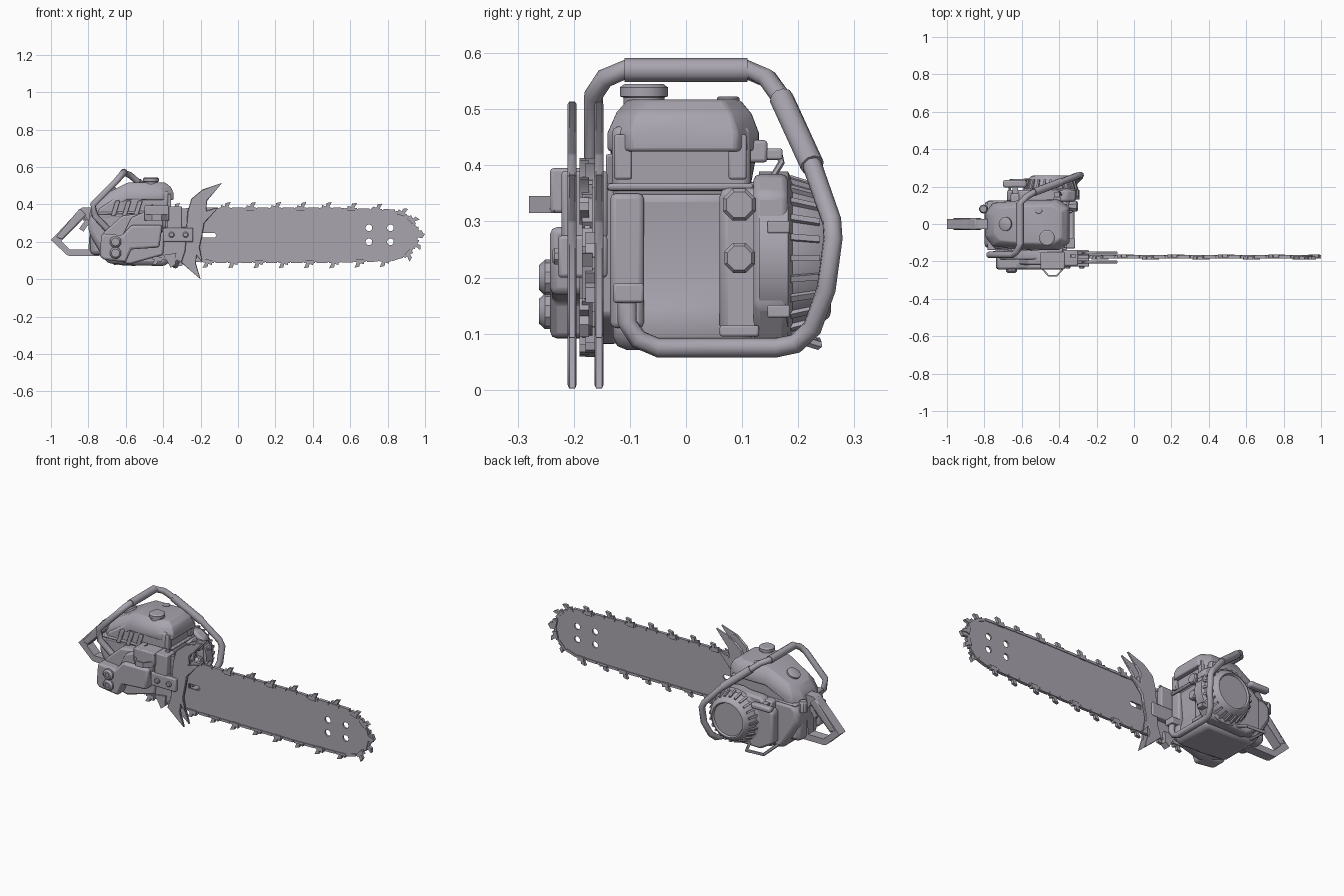
import bpy, bmesh, math
from mathutils import Vector, Matrix

if "Cube" in bpy.data.objects:
    bpy.data.objects.remove(bpy.data.objects["Cube"])

grey = bpy.data.materials.new("warm_grey")
grey.diffuse_color = (0.40, 0.375, 0.43, 1)
grey.use_nodes = True
grey.node_tree.nodes["Principled BSDF"].inputs["Base Color"].default_value = grey.diffuse_color


def finish(name, bm, bevel=0.0, smooth=35, segments=2):
    bmesh.ops.recalc_face_normals(bm, faces=bm.faces)
    me = bpy.data.meshes.new(name)
    bm.to_mesh(me)
    bm.free()
    me.materials.append(grey)
    ob = bpy.data.objects.new(name, me)
    bpy.context.collection.objects.link(ob)
    if bevel:
        m = ob.modifiers.new("bevel", "BEVEL")
        m.width, m.segments, m.limit_method = bevel, segments, "ANGLE"
        m.angle_limit = math.radians(25)
    bpy.ops.object.select_all(action="DESELECT")
    ob.select_set(True)
    bpy.context.view_layer.objects.active = ob
    bpy.ops.object.shade_smooth_by_angle(angle=math.radians(smooth))
    return ob


def add_prism(bm, pts, lo, hi, axis="y"):
    place = {"y": lambda p, d: (p[0], d, p[1]), "x": lambda p, d: (d, p[0], p[1]),
             "z": lambda p, d: (p[0], p[1], d)}[axis]
    a = [bm.verts.new(place(p, lo)) for p in pts]
    b = [bm.verts.new(place(p, hi)) for p in pts]
    bm.faces.new(a)
    bm.faces.new(b[::-1])
    for i in range(len(pts)):
        j = (i + 1) % len(pts)
        bm.faces.new((a[i], a[j], b[j], b[i]))


def prism(name, pts, lo, hi, axis="y", bevel=0.0, segments=2):
    bm = bmesh.new()
    add_prism(bm, pts, lo, hi, axis)
    return finish(name, bm, bevel, segments=segments)


def box(name, x0, x1, y0, y1, z0, z1, bevel=0.0):
    return prism(name, [(x0, z0), (x1, z0), (x1, z1), (x0, z1)], y0, y1, "y", bevel)


def ring(cx, cz, r, n=12):
    return [(cx + r * math.cos(math.tau * (i + .5) / n), cz + r * math.sin(math.tau * (i + .5) / n)) for i in range(n)]


def plate(name, loops, y0, y1):
    """Flat outline with holes, standing in the xz plane."""
    cu = bpy.data.curves.new(name, "CURVE")
    cu.dimensions, cu.fill_mode, cu.extrude = "2D", "BOTH", (y1 - y0) / 2
    for loop in loops:
        sp = cu.splines.new("POLY")
        sp.points.add(len(loop) - 1)
        for p, q in zip(sp.points, loop):
            p.co = (q[0], q[1], 0, 1)
        sp.use_cyclic_u = True
    tmp = bpy.data.objects.new(name + "_outline", cu)
    bpy.context.collection.objects.link(tmp)
    me = bpy.data.meshes.new_from_object(tmp.evaluated_get(bpy.context.evaluated_depsgraph_get()))
    bpy.data.objects.remove(tmp)
    bm = bmesh.new()
    bm.from_mesh(me)
    bmesh.ops.transform(bm, verts=bm.verts, matrix=Matrix.Translation((0, (y0 + y1) / 2, 0)) @ Matrix.Rotation(math.pi / 2, 4, "X"))
    bmesh.ops.remove_doubles(bm, verts=bm.verts, dist=1e-5)
    return finish(name, bm)


def tube(name, pts, r, n=8):
    pts = [Vector(p) for p in pts]
    bm, rings = bmesh.new(), []
    side = None
    for i, p in enumerate(pts):
        t = (pts[min(i + 1, len(pts) - 1)] - pts[max(i - 1, 0)]).normalized()
        side = t.orthogonal().normalized() if side is None else (side - t * side.dot(t)).normalized()
        up = t.cross(side)
        rings.append([bm.verts.new(p + r * (math.cos(math.tau * k / n) * side + math.sin(math.tau * k / n) * up)) for k in range(n)])
    for a, b in zip(rings, rings[1:]):
        for k in range(n):
            bm.faces.new((a[k], a[(k + 1) % n], b[(k + 1) % n], b[k]))
    bm.faces.new(rings[0])
    bm.faces.new(rings[-1])
    return finish(name, bm, smooth=50)


def lathe(name, centre, axis, prof, n=24, smooth=30):
    """Turned part: prof holds (radius, distance along axis)."""
    rot = Vector(axis).to_track_quat("Z", "Y").to_matrix().to_4x4()
    m = Matrix.Translation(centre) @ rot
    bm = bmesh.new()
    rows = [[bm.verts.new(m @ Vector((r * math.cos(math.tau * (k + .5) / n), r * math.sin(math.tau * (k + .5) / n), d)))
             for k in range(n)] for r, d in prof]
    for a, b in zip(rows, rows[1:]):
        for k in range(n):
            bm.faces.new((a[k], a[(k + 1) % n], b[(k + 1) % n], b[k]))
    bm.faces.new(rows[0])
    bm.faces.new(rows[-1])
    return finish(name, bm, smooth=smooth)


# Guide bar with nose holes and adjusting slot
nose = [(.82, .37), (.90, .345), (.945, .30), (.96, .237), (.945, .175), (.90, .125), (.82, .10)]
outline = [(-.55, .34), (-.45, .37), (-.15, .38), (.5, .38)] + nose + [(.5, .092), (-.15, .092), (-.45, .11), (-.55, .14)]
holes = [ring(x, z, .018) for x in (.70, .815) for z in (.20, .275)]
slot = [(-.19, .222), (-.125, .222), (-.115, .235), (-.125, .248), (-.19, .248)]
plate("guide_bar", [outline] + holes + [slot], -.181, -.171)

# Chain: side links and hooked cutters following the bar edge
path = [Vector(p) for p in outline]
tooth = [(-.022, -.012), (.02, -.012), (.018, .008), (.03, .033), (.004, .028), (.0, .010), (-.02, .016)]
link = [(-.032, -.010), (.032, -.010), (.030, .004), (-.030, .004)]
bm = bmesh.new()
carry, step, count = 0.08, .0675, 0
for a, b in zip(path, path[1:]):
    d, length = (b - a).normalized(), (b - a).length
    out = Vector((-d.y, d.x))
    s = carry
    while s < length:
        p = a + d * s
        put = lambda prof: [tuple(p + d * u + out * v) for u, v in prof]
        add_prism(bm, put(link), -.185, -.167)
        if count % 2 == 0 or p.x > .87:
            left = count % 4 < 2
            add_prism(bm, put(tooth), -.190 if left else -.179, -.173 if left else -.162)
        s += step
        count += 1
    carry = s - length
finish("saw_chain", bm)
prism("nose_tooth", [(.945, .225), (.985, .22), (1.0, .243), (.98, .245), (.95, .26)], -.185, -.167)

# Twin claw plates
claw = [(-.40, .20), (-.28, .20), (-.285, .15), (-.305, .09), (-.20, 0), (-.225, .085), (-.222, .13), (-.19, .09),
        (-.205, .17), (-.19, .24), (-.18, .30), (-.105, .385), (-.17, .365), (-.165, .42), (-.085, .515),
        (-.19, .48), (-.25, .43), (-.27, .36), (-.275, .28), (-.40, .28)]
for nm, y in (("outer", -.203), ("inner", -.155)):
    prism(nm + "_claw_plate", claw, y - .008, y + .008, bevel=.003, segments=1)
box("claw_mount", -.40, -.24, -.228, -.14, .20, .275, .006)
for i, x in enumerate((-.355, -.28)):
    lathe(f"claw_bolt_{i}", (x, -.226, .238), (0, -1, 0), [(.016, 0), (.016, .008), (.011, .012)], 8)
prism("chain_catcher", [(-.40, .13), (-.33, .14), (-.335, .08), (-.36, .06), (-.375, .09)], -.19, -.15)

# Engine block, narrowing to the rear, and cylinder housing
prism("crankcase", [(-.70, .085), (-.56, .075), (-.38, .07), (-.365, .12), (-.385, .20), (-.37, .36), (-.76, .36),
                    (-.80, .33), (-.80, .25), (-.74, .15)], -.13, .125, bevel=.03)
prism("crankcase_side", [(-.66, .10), (-.38, .085), (-.375, .36), (-.66, .36)], .10, .165, bevel=.012)
prism("cylinder_housing", [(-.77, .32), (-.375, .34), (-.37, .47), (-.62, .46), (-.74, .38)], -.132, .115, bevel=.012)
prism("housing_rim", [(-.785, .345), (-.36, .355), (-.358, .368), (-.78, .358)], -.14, .12, bevel=.005)

# Top cover: rounded lid that slopes down toward the rear
base = [(-.80, -.07), (-.76, -.12), (-.60, -.136), (-.41, -.14), (-.35, -.10),
        (-.35, .09), (-.41, .13), (-.60, .128), (-.76, .112), (-.80, .06)]
bm, rows = bmesh.new(), []
for sx, sy, h in ((1, 1, .425), (1, 1, .458), (.94, .90, .492), (.80, .74, .517)):
    ring_pts = [(-.575 + (x + .575) * sx + .006, y * sy) for x, y in base]
    rows.append([bm.verts.new((x, y, h + .55 * min(0, x + .60))) for x, y in ring_pts])
for a, b in zip(rows, rows[1:]):
    for k in range(10):
        bm.faces.new((a[k], a[(k + 1) % 10], b[(k + 1) % 10], b[k]))
for r in (rows[0], rows[-1]):
    bm.faces.new(r[2:8])
    bm.faces.new(r[7:] + r[:3])
finish("top_cover", bm, bevel=.006)

# Front panels and side fins
for i, y in enumerate((-.112, .092)):
    box(f"front_panel_frame_{i}", -.38, -.357, y - .016, y + .016, .375, .455, .004)
for i in range(3):
    x = -.68 + i * .06
    prism(f"cooling_fin_{i}", [(x, .34), (x + .025, .34), (x + .05, .42), (x + .025, .42)], -.143, -.12, bevel=.004)
box("front_left_panel", -.40, -.358, -.135, -.075, .11, .35, .01)
box("front_right_panel", -.40, -.345, .06, .165, .10, .36, .015)

# Filler cap, cover screw, front knobs and rear caps
for nm, c, ax, r, h in (("fuel_cap", (-.465, -.075, .505), (0, 0, 1), .043, .04),
                        ("cover_screw", (-.51, .075, .505), (0, 0, 1), .02, .018),
                        ("upper_knob", (-.35, .095, .33), (1, 0, 0), .031, .05),
                        ("lower_knob", (-.35, .095, .235), (1, 0, 0), .029, .05),
                        ("rear_cap", (-.68, 0, .458), (-.48, 0, .88), .038, .025)):
    lathe(nm, c, ax, [(r * .85, 0), (r * .85, h * .4), (r, h * .45), (r, h * .85), (r * .8, h)], 8 if "knob" in nm else 14)
lathe("rear_knob", (-.805, .08, .315), (0, 0, 1), [(.024, 0), (.024, .05), (.018, .06)], 10)

# Recoil starter with vent ribs
sx, sz = -.445, .235
lathe("starter_housing", (sx, 0, sz), (0, 1, 0), [(.155, .13), (.155, .182), (.138, .19), (.125, .235), (.105, .256),
                                                  (.098, .258), (.092, .248), (.02, .248)], 28)
bm = bmesh.new()
for i in range(24):
    new = bmesh.ops.create_cube(bm, size=1)["verts"]
    m = Matrix.Translation((sx, 0, sz)) @ Matrix.Rotation(math.tau * i / 24, 4, "Y") @ Matrix.Translation((.13, .21, 0))
    bmesh.ops.transform(bm, verts=new, matrix=m @ Matrix.Rotation(.3, 4, "Z") @ Matrix.Diagonal((.020, .055, .011, 1)))
finish("starter_ribs", bm)
prism("starter_base", [(-.68, .13), (-.60, .08), (-.36, .085), (-.31, .15), (-.31, .35), (-.36, .385), (-.60, .375),
                       (-.68, .30)], .12, .182, bevel=.012)
for i, z in enumerate((.14, .29)):
    box(f"starter_clip_{i}", -.34, -.295, .145, .185, z - .011, z + .011, .003)
box("pull_grip", -.70, -.575, .195, .235, .33, .36, .01)
box("pull_grip_stem", -.65, -.62, .15, .20, .335, .355)
tube("foot_loop", [(-.67, .12, .10), (-.66, .235, .085), (-.55, .235, .08), (-.53, .17, .10)], .009, 6)

# Spark plug and lead
box("spark_plug", -.43, -.39, .11, .145, .405, .445, .006)
box("plug_cap", -.425, -.395, .14, .172, .41, .43, .004)
tube("plug_lead", [(-.41, .165, .425), (-.40, .17, .405), (-.39, .155, .38), (-.385, .12, .365), (-.385, .07, .36)], .006, 6)

# Clutch cover with raised upper block and nuts
prism("clutch_back", [(-.72, .12), (-.58, .08), (-.40, .13), (-.38, .37), (-.62, .34), (-.72, .25)], -.19, -.12, bevel=.01)
prism("clutch_cover", [(-.74, .125), (-.72, .105), (-.60, .09), (-.57, .16), (-.42, .17), (-.405, .29), (-.57, .29),
                       (-.62, .235), (-.73, .245)], -.242, -.16, bevel=.012)
prism("clutch_upper", [(-.62, .23), (-.40, .25), (-.40, .35), (-.50, .36), (-.57, .33)], -.218, -.15, bevel=.01)
box("brake_block", -.50, -.37, -.242, -.15, .315, .395, .006)
box("brake_side", -.38, -.30, -.222, -.14, .27, .39, .006)
for i, z in enumerate((.20, .14)):
    lathe(f"cover_nut_{i}", (-.655, -.235, z), (0, -1, 0), [(.032, 0), (.032, .016), (.022, .027), (.013, .027), (.013, .02)], 10)
prism("brake_bracket", [(-.50, -.235), (-.46, -.28), (-.41, -.28), (-.37, -.235), (-.377, -.23), (-.414, -.272),
                        (-.456, -.272), (-.493, -.23)], .315, .345, "z")

# Rear handle, trigger and lock
plate("rear_handle", [[(-1, .21), (-.985, .225), (-.845, .375), (-.83, .385), (-.78, .385), (-.74, .35), (-.74, .125),
                       (-.90, .125), (-.915, .13)],
                      [(-.945, .205), (-.90, .16), (-.80, .16), (-.79, .30), (-.815, .335)]], -.028, .028)
prism("trigger", [(-.79, .30), (-.81, .325), (-.85, .27), (-.825, .255), (-.81, .28)], -.012, .012)
prism("handle_grip", [(-.975, .225), (-.94, .21), (-.81, .345), (-.845, .38)], -.031, .031, bevel=.008)
box("rear_tank", -.79, -.68, -.08, .09, .13, .30, .025)

# Wrap-around front handle with thicker grip sleeves
wrap = [(-.70, -.15, .27), (-.765, -.165, .34), (-.775, -.165, .40), (-.65, -.165, .525), (-.625, -.145, .555),
        (-.61, -.11, .57), (-.61, .11, .57), (-.575, .145, .555), (-.535, .17, .52), (-.39, .225, .40), (-.30, .26, .30),
        (-.285, .262, .27), (-.29, .25, .18), (-.315, .225, .11), (-.33, .195, .082), (-.335, .16, .075),
        (-.335, -.05, .075), (-.335, -.085, .09), (-.335, -.105, .12), (-.34, -.105, .17), (-.39, -.105, .18)]
tube("front_handle", wrap, .0175)
tube("grip_top", wrap[5:7], .0215, 10)
tube("grip_side", [wrap[8], wrap[9]], .0215, 10)
box("handle_clamp", -.39, -.315, -.13, -.075, .155, .19, .005)
box("handle_lug", -.39, -.33, .06, .13, .095, .115, .004)
